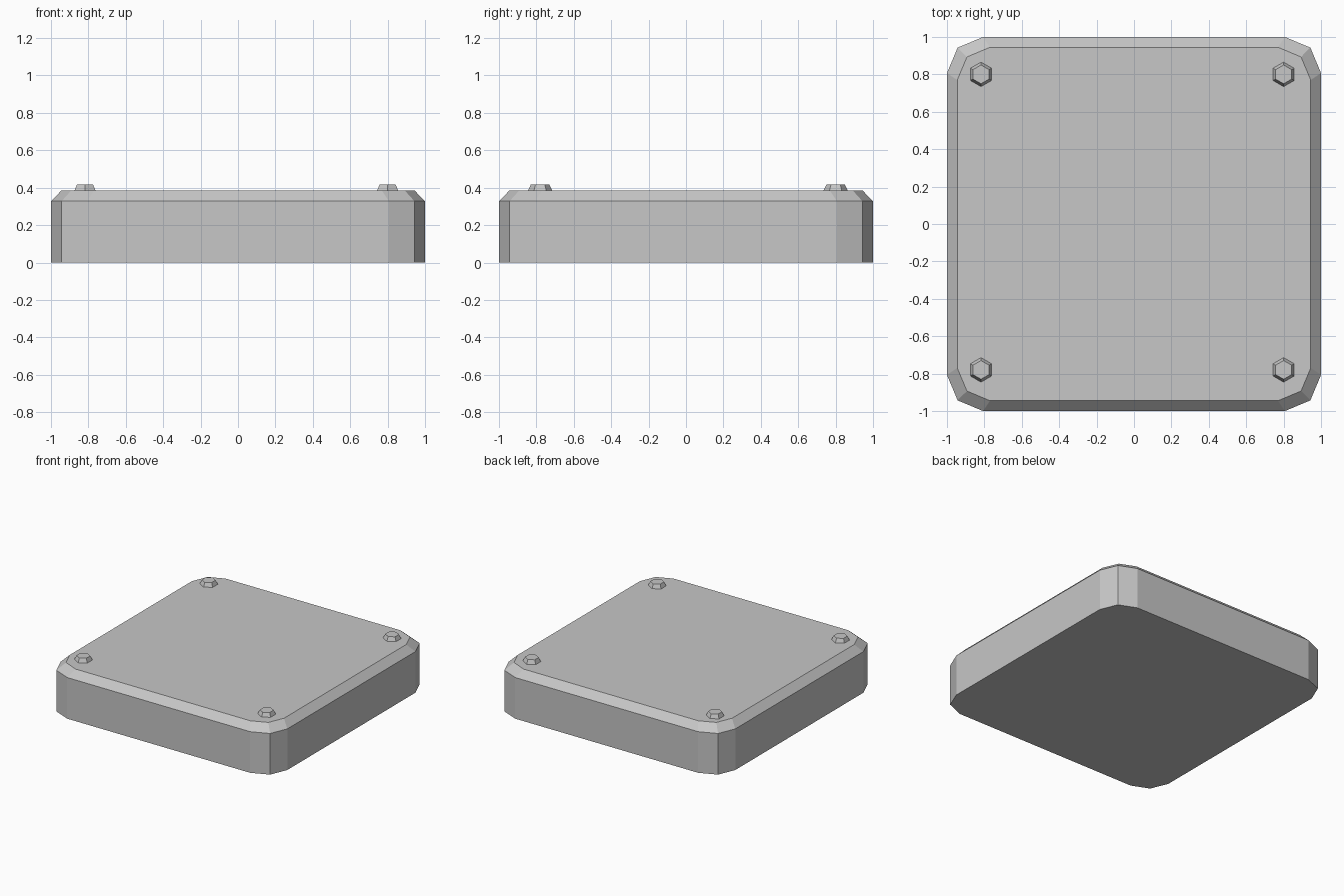
import bpy, bmesh, math

cube = bpy.data.objects.get("Cube")
if cube:
    bpy.data.objects.remove(cube, do_unlink=True)

GREY = (0.57, 0.57, 0.57, 1)
grey = bpy.data.materials.new("light grey")
grey.use_nodes = True
grey.diffuse_color = GREY
grey.node_tree.nodes["Principled BSDF"].inputs["Base Color"].default_value = GREY


def rounded_square(half, corner, mid):
    """Square outline whose corners are cut by two facets each."""
    arc = [(half, corner), (mid, mid), (corner, half)]
    pts = []
    for quarter in range(4):
        for x, y in arc:
            for _ in range(quarter):
                x, y = -y, x
            pts.append((x, y))
    return pts


def hexagon(radius):
    return [(radius * math.sin(i * math.pi / 3), radius * math.cos(i * math.pi / 3))
            for i in range(6)]


def loft(name, sections, location=(0, 0, 0)):
    """Closed solid through a stack of (outline, height) sections."""
    bm = bmesh.new()
    rings = [[bm.verts.new((x, y, z)) for x, y in pts] for pts, z in sections]
    for low, high in zip(rings, rings[1:]):
        n = len(low)
        for i in range(n):
            j = (i + 1) % n
            bm.faces.new((low[i], low[j], high[j], high[i]))
    bm.faces.new(rings[0][::-1])
    bm.faces.new(rings[-1])
    bmesh.ops.recalc_face_normals(bm, faces=bm.faces)
    mesh = bpy.data.meshes.new(name)
    bm.to_mesh(mesh)
    bm.free()
    mesh.materials.append(grey)
    obj = bpy.data.objects.new(name, mesh)
    obj.location = location
    bpy.context.collection.objects.link(obj)
    return obj


# Base slab with a chamfered upper rim
outline = rounded_square(1.0, 0.807, 0.943)
loft("base_plate", [(outline, 0), (outline, 0.328),
                    (rounded_square(0.945, 0.77, 0.893), 0.384)])

# Hexagonal bolt heads, one near each corner
for side, x in (("left", 0.80), ("right", -0.818)):
    for end, y in (("front", -0.78), ("back", 0.80)):
        loft(f"bolt_{end}_{side}", [(hexagon(0.066), 0), (hexagon(0.05), 0.033)],
             (x, y, 0.383))
